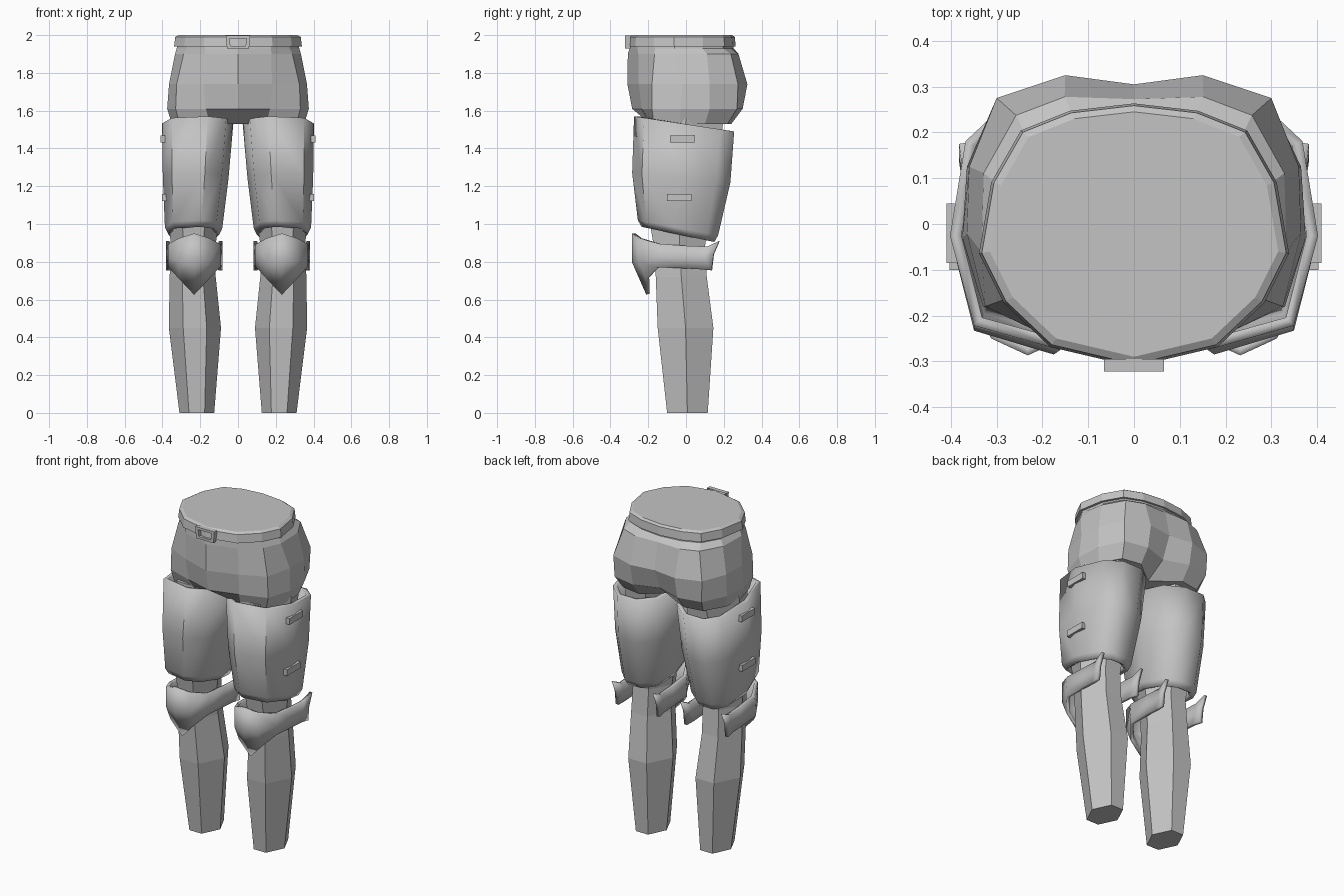
import bpy, bmesh, math

if "Cube" in bpy.data.objects:
    bpy.data.objects.remove(bpy.data.objects["Cube"])

grey = bpy.data.materials.new("plain grey")
grey.diffuse_color = (0.55, 0.55, 0.55, 1)
grey.use_nodes = True
grey.node_tree.nodes["Principled BSDF"].inputs["Base Color"].default_value = grey.diffuse_color


def loft(name, rings, closed=True, caps=(), smooth=0, thick=0, mirror=False):
    """Skin equal-length rows of points, listed from top to bottom."""
    bm = bmesh.new()
    rows = [[bm.verts.new(p) for p in r] for r in rings]
    n = len(rows[0])
    for a, b in zip(rows, rows[1:]):
        for i in range(n if closed else n - 1):
            j = (i + 1) % n
            bm.faces.new((a[i], b[i], b[j], a[j]))
    if "top" in caps:
        bm.faces.new(rows[0])
    if "bottom" in caps:
        bm.faces.new(rows[-1][::-1])
    return finish(name, bm, smooth, thick, mirror)


def finish(name, bm, smooth=0, thick=0, mirror=False):
    me = bpy.data.meshes.new(name)
    bm.to_mesh(me)
    bm.free()
    me.materials.append(grey)
    ob = bpy.data.objects.new(name, me)
    bpy.context.collection.objects.link(ob)
    if smooth:
        bpy.ops.object.select_all(action='DESELECT')
        bpy.context.view_layer.objects.active = ob
        ob.select_set(True)
        bpy.ops.object.shade_smooth_by_angle(angle=math.radians(smooth))
    if thick:
        m = ob.modifiers.new("thickness", 'SOLIDIFY')
        m.thickness = thick
        m.offset = -1
    if mirror:
        m = ob.modifiers.new("other side", 'MIRROR')
        m.use_mirror_merge = False
    return ob


def full(half, z, s=1.0):
    """Mirror a half outline (front centre to back centre) into a ring."""
    pts = half + [(-x, y) for x, y in half[-2:0:-1]]
    return [(x * s, y * s, z) for x, y in pts]


# pelvis: waist, hips, seat and underside
waist = [(0, -.29), (.17, -.25), (.265, -.16), (.315, -.06),
         (.29, .085), (.23, .19), (.13, .23), (0, .245)]
high = [(0, -.305), (.175, -.25), (.285, -.165), (.33, -.06),
        (.325, .11), (.255, .235), (.15, .275), (0, .27)]
hips = [(0, -.31), (.18, -.25), (.325, -.18), (.365, -.02),
        (.36, .125), (.30, .275), (.15, .325), (0, .305)]
seat = [(0, -.285), (.17, -.235), (.33, -.18), (.375, -.03),
        (.365, .125), (.295, .27), (.15, .3), (0, .25)]
under = [(0, -.13), (.15, -.19), (.31, -.17), (.35, -.03),
         (.34, .10), (.27, .22), (.15, .24), (0, .12)]
loft("pelvis", [full(waist, 2.0), full(waist, 1.93, 1.03), full(high, 1.9, 1.01),
                full(hips, 1.74), full(seat, 1.61), full(under, 1.53)],
     caps=("top", "bottom"))

# belt band round the waist
loft("belt", [full(waist, 2.0, 1.0), full(waist, 1.99, 1.055),
              full(waist, 1.94, 1.075), full(waist, 1.94, 1.0)])


# buckle: open frame on the front of the belt
def frame(w1, w2, h, y):
    return [(-w1, y, 1.963 + h), (-w2, y, 1.963 - h), (w2, y, 1.963 - h), (w1, y, 1.963 + h)]


loft("buckle", [frame(.065, .058, .035, -.295), frame(.065, .058, .035, -.322),
                frame(.045, .04, .02, -.322), frame(.045, .04, .02, -.3)])

# legs: six-sided tubes (centre x, half width, front y, back y, z)
leg_sections = [(.205, .155, -.20, .20, 1.56), (.235, .13, -.19, .12, 1.0),
                (.237, .118, -.17, .10, .88), (.24, .122, -.16, .11, .72),
                (.228, .138, -.15, .145, .45), (.218, .092, -.10, .115, 0)]


def hexagon(cx, w, f, b, z):
    m = (f + b) / 2
    return [(cx + u * w, y, z) for u, y in
            ((-.45, f), (.45, f), (1, m), (.45, b), (-.45, b), (-1, m))]


loft("leg", [hexagon(*s) for s in leg_sections], caps=("top", "bottom"), mirror=True)

# thigh guards: thick smooth sleeves with slanted rims
outline = [(.36, 0), (.86, .10), (1, .47), (.91, .86), (.7, 1),
           (.36, 1), (.1, .86), (0, .52), (.1, .13)]


def sleeve(x0, x1, y0, y1, zf, zb):
    return [(x0 + u * (x1 - x0), y0 + v * (y1 - y0), zf + v * (zb - zf)) for u, v in outline]


loft("thigh_guard", [sleeve(.025, .402, -.275, .255, 1.57, 1.49),
                     sleeve(.05, .398, -.285, .235, 1.27, 1.22),
                     sleeve(.083, .387, -.255, .17, 1.02, .94),
                     sleeve(.10, .37, -.235, .15, .985, .905)],
     smooth=50, thick=.025, mirror=True)

# small bars on the outside of each thigh guard
for name, x, y, z in (("upper_bar", .392, -.02, 1.45), ("lower_bar", .385, -.035, 1.14)):
    bm = bmesh.new()
    bmesh.ops.create_cube(bm, size=1)
    for v in bm.verts:
        v.co = (x + v.co.x * .035, y + v.co.y * .13, z + v.co.z * .038)
    finish(name, bm, mirror=True)

# knee guards: pointed shield with wings
# (side offset, then y and z of the top, middle and bottom edge)
columns = [(0, -.287, .95, -.287, .80, -.21, .625),
           (.08, -.25, .925, -.25, .80, -.21, .71),
           (.135, -.14, .895, -.15, .82, -.15, .77),
           (.142, .0, .885, .0, .82, .0, .765),
           (.142, .11, .88, .10, .82, .08, .76),
           (.15, .175, .91, .145, .84, .135, .755)]
cols = [(-c[0],) + c[1:] for c in columns[:0:-1]] + columns
loft("knee_guard", [[(.232 + c[0], c[k], c[k + 1]) for c in cols] for k in (1, 3, 5)],
     closed=False, smooth=50, thick=.02, mirror=True)
